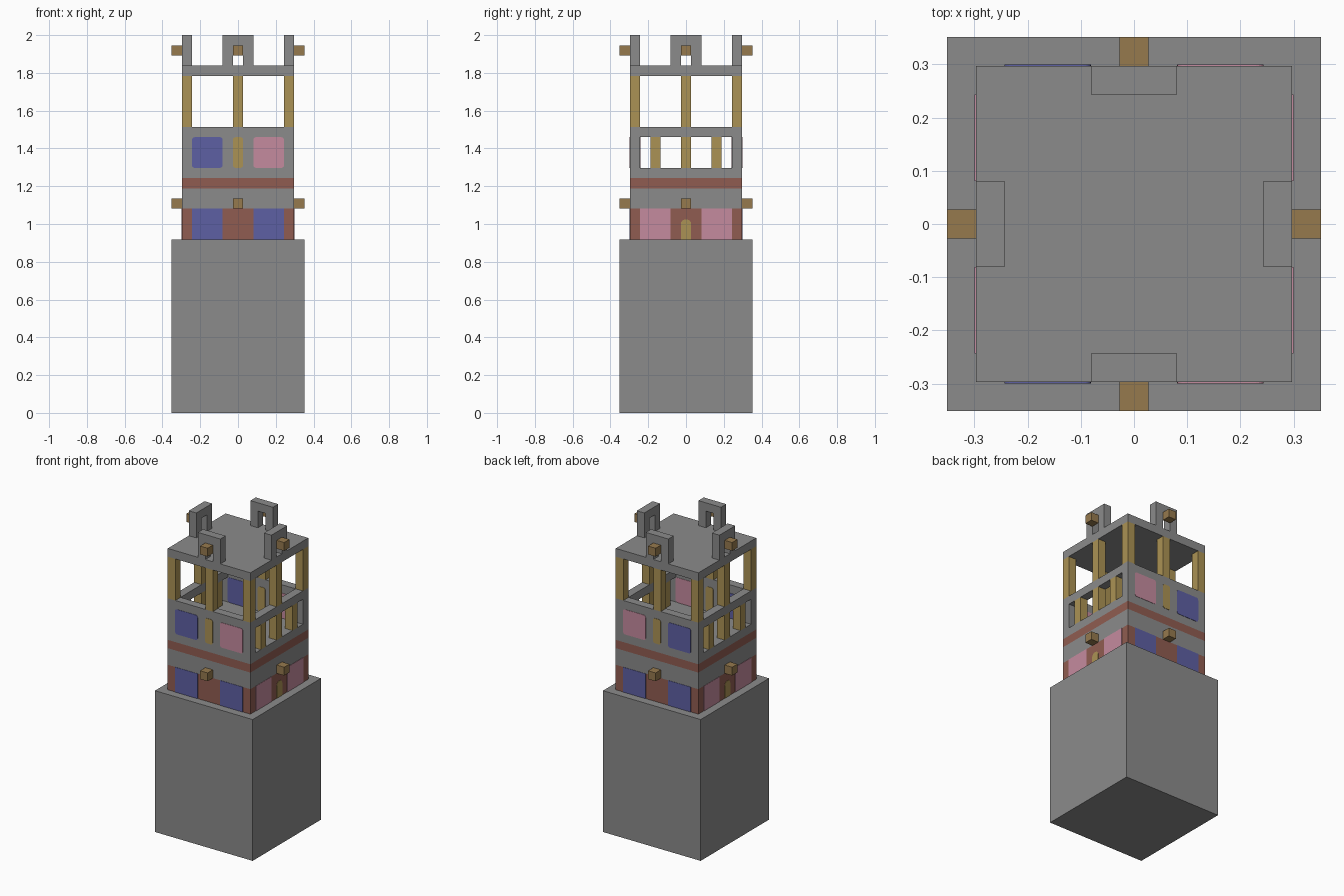
import bpy, bmesh

cube = bpy.data.objects.get("Cube")
if cube:
    bpy.data.objects.remove(cube, do_unlink=True)

U = 2 / 37  # one building block


def material(name, rgb):
    m = bpy.data.materials.new(name)
    m.use_nodes = True
    colour = (*[(c / 255) ** 2.2 for c in rgb], 1)
    m.diffuse_color = colour
    m.node_tree.nodes["Principled BSDF"].inputs["Base Color"].default_value = colour
    return m


STONE = material("grey stone", (138, 138, 138))
BRICK = material("red brick", (143, 93, 82))
BLUE = material("blue glass", (94, 96, 162))
PINK = material("pink glass", (196, 138, 157))
GOLD = material("golden wood", (170, 145, 85))
BROWN = material("brown wood", (149, 121, 79))


def box(name, mat, x, y, z, round_axis=None, radius=0.25, top_only=False):
    """Box from (low, high) ranges in blocks; edges along round_axis may be rounded."""
    ranges = (x, y, z)
    bm = bmesh.new()
    bmesh.ops.create_cube(bm, size=1)
    for v in bm.verts:
        v.co = [U * (lo + (c + 0.5) * (hi - lo)) for c, (lo, hi) in zip(v.co, ranges)]
    if round_axis is not None:
        middle = U * sum(z) / 2
        edges = []
        for e in bm.edges:
            a, b = (v.co for v in e.verts)
            if abs((a - b)[round_axis]) > 1e-4 and (not top_only or a.z > middle):
                edges.append(e)
        bmesh.ops.bevel(bm, geom=edges, offset=radius * U, segments=4,
                        profile=0.5, affect='EDGES', clamp_overlap=True)
    mesh = bpy.data.meshes.new(name)
    bm.to_mesh(mesh)
    bm.free()
    mesh.materials.append(mat)
    obj = bpy.data.objects.new(name, mesh)
    bpy.context.collection.objects.link(obj)
    return obj


def around(c, half=0.5):
    return (c - half, c + half)


def side_box(name, mat, axis, sign, along, depth, z, **kw):
    """Box on the side facing +-axis; along runs across that side, depth outward."""
    out = tuple(sorted(sign * d for d in depth))
    if axis == 0:
        return box(name, mat, out, along, z, **kw)
    return box(name, mat, along, out, z, **kw)


FULL = around(0, 5.5)
WALL = (4.5, 5.5)
PROUD = (4.46, 5.54)   # panels set through a wall
PLATE = (5.45, 5.54)   # thin panels on a solid storey

# Solid storeys
box("plinth", STONE, around(0, 6.5), around(0, 6.5), (0, 17))
box("ground_storey", BRICK, FULL, FULL, (17, 20))
box("stone_band", STONE, FULL, FULL, (20, 22))
box("brick_band", BRICK, FULL, FULL, (22, 23))
box("room_floor", STONE, FULL, FULL, (23, 24))
box("roof_slab", STONE, FULL, FULL, (33, 34))

for axis in (0, 1):
    for sign in (-1, 1):
        side = ("left" if sign > 0 else "right") if axis == 0 else ("back" if sign > 0 else "front")

        # Ground storey panels
        for c in (-3, 3):
            side_box(side + "_ground_panel", PINK if axis == 0 else BLUE, axis, sign,
                     around(c, 1.5), PLATE, (17, 20))

        # Projecting beams, mid post and roof arch
        for z in (20, 35):
            side_box(side + "_beam", BROWN, axis, sign, around(0), (5.5, 6.5), (z, z + 1))
        side_box(side + "_mid_post", GOLD, axis, sign, around(0), WALL, (28, 33))
        for c in (-1, 1):
            side_box(side + "_arch_leg", STONE, axis, sign, around(c), WALL, (34, 36))
        side_box(side + "_arch_top", STONE, axis, sign, around(0, 1.5), WALL, (36, 37))

        if axis == 1:
            # Closed wall with rounded coloured windows
            side_box(side + "_wall", STONE, axis, sign, FULL, WALL, (24, 28))
            for c, half, mat in ((-3, 1.5, BLUE), (0, 0.5, GOLD), (3, 1.5, PINK)):
                side_box(side + "_window", mat, axis, sign, around(c, half), PROUD,
                         (24, 27), round_axis=1)
        else:
            # Arched door and open barred window
            side_box(side + "_door", GOLD, axis, sign, around(0), PLATE, (17, 18.95),
                     round_axis=0, radius=0.45, top_only=True)
            side_box(side + "_lintel", STONE, axis, sign, around(0, 4.5), WALL, (27, 28))
            for c in (-3, 0, 3):
                side_box(side + "_window_bar", GOLD, axis, sign, around(c), WALL, (24, 27))

# Corner posts
for x in (-5, 5):
    for y in (-5, 5):
        box("corner_post", GOLD, around(x), around(y), (28, 33))
